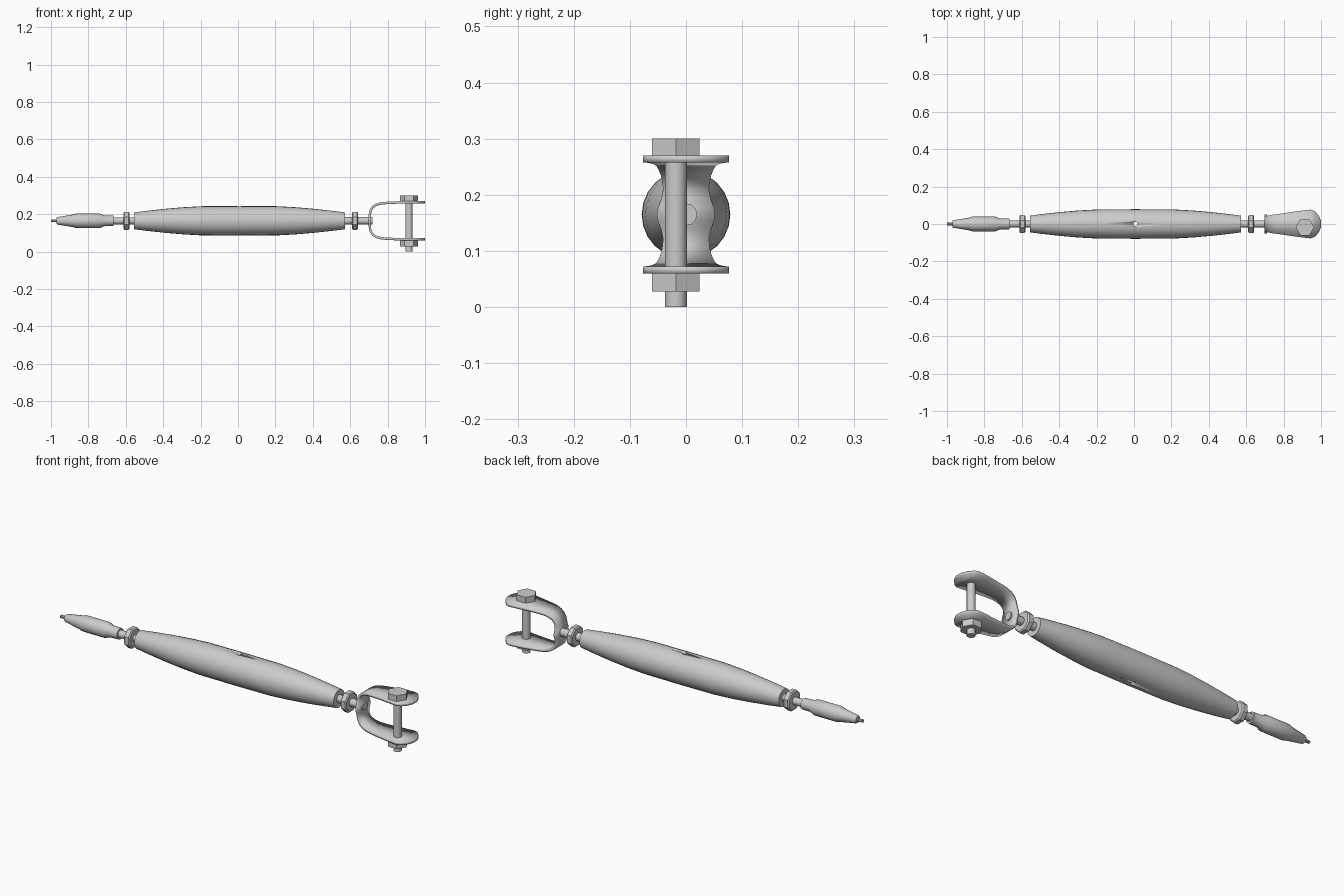
import bpy, bmesh
from math import sin, cos, pi, radians

if "Cube" in bpy.data.objects:
    bpy.data.objects.remove(bpy.data.objects["Cube"])

AXIS_Z = 0.165
BOLT_X, BOLT_Y = 0.914, -0.018


def finish(name, bm, angle=35):
    bmesh.ops.recalc_face_normals(bm, faces=bm.faces)
    me = bpy.data.meshes.new(name)
    bm.to_mesh(me)
    bm.free()
    ob = bpy.data.objects.new(name, me)
    bpy.context.collection.objects.link(ob)
    bpy.ops.object.select_all(action='DESELECT')
    bpy.context.view_layer.objects.active = ob
    ob.select_set(True)
    if angle:
        bpy.ops.object.shade_smooth_by_angle(angle=radians(angle))
    return ob


def lathe(name, profile, sides, axis='X', centre=(0, 0, AXIS_Z), turn=0.0, angle=35):
    """Closed solid of revolution from (distance along axis, radius) points."""
    bm = bmesh.new()
    rings = []
    for d, r in profile:
        ring = []
        for i in range(sides):
            a = 2 * pi * i / sides + turn
            u, v = r * cos(a), r * sin(a)
            p = (d, u, v) if axis == 'X' else (u, v, d)
            ring.append(bm.verts.new([c + q for c, q in zip(centre, p)]))
        rings.append(ring)
    for a, b in zip(rings, rings[1:]):
        for i in range(sides):
            j = (i + 1) % sides
            bm.faces.new((a[i], a[j], b[j], b[i]))
    bm.faces.new(rings[0])
    bm.faces.new(rings[-1])
    return finish(name, bm, angle)


# barrel body with a cross-drilled hole
half = [(0.2, 0.078), (0.3, 0.0725), (0.4, 0.064), (0.5, 0.053), (0.563, 0.045)]
prof = [(-x, r) for x, r in reversed(half)] + [(0, 0.079)] + half
body = lathe("barrel_body", [(x + 0.008, r) for x, r in prof], 24)
drill = lathe("hole_cutter", [(-0.2, 0.012), (0.2, 0.012)], 12, 'Z', (0.007, 0, AXIS_Z))
drill.hide_render = True
drill.hide_set(True)
cut = body.modifiers.new("hole", 'BOOLEAN')
cut.object = drill
cut.operation = 'DIFFERENCE'
cut.solver = 'EXACT'

# threaded rods and lock nuts
lathe("left_rod", [(-0.68, 0.019), (-0.5, 0.019)], 12)
lathe("right_rod", [(0.5, 0.02), (0.718, 0.02)], 12)
for name, x in (("left_lock_nut", -0.597), ("right_lock_nut", 0.626)):
    lathe(name, [(x - 0.016, 0.046), (x - 0.011, 0.052), (x + 0.011, 0.052),
                 (x + 0.016, 0.046)], 8, turn=pi / 8, angle=0)

# swaged cable terminal and cable stub
lathe("cable_terminal", [(-0.97, 0.017), (-0.965, 0.02), (-0.88, 0.034), (-0.865, 0.039),
                         (-0.74, 0.039), (-0.715, 0.029), (-0.665, 0.028)], 16)
lathe("cable_stub", [(-1.0, 0.008), (-0.96, 0.008)], 10)

# clevis: bent strap from (x, height off axis, half width) points, mirrored up and down
arm = [(0.705, 0.012, 0.050), (0.705, 0.028, 0.044), (0.706, 0.044, 0.041),
       (0.711, 0.060, 0.042), (0.722, 0.075, 0.045), (0.740, 0.086, 0.049),
       (0.765, 0.093, 0.053), (0.80, 0.096, 0.058), (0.85, 0.098, 0.065),
       (0.90, 0.099, 0.072), (0.945, 0.099, 0.077), (0.968, 0.099, 0.068),
       (0.988, 0.099, 0.045), (1.0, 0.099, 0.018)]
path = [(x, -z, w) for x, z, w in reversed(arm)] + [(0.705, 0, 0.052)] + arm
bm = bmesh.new()
pairs = [(bm.verts.new((x, -w, AXIS_Z + z)), bm.verts.new((x, w, AXIS_Z + z)))
         for x, z, w in path]
for (a, b), (c, d) in zip(pairs, pairs[1:]):
    bm.faces.new((a, b, d, c))
strap = finish("clevis_strap", bm, 40)
thick = strap.modifiers.new("thickness", 'SOLIDIFY')
thick.thickness = 0.013
thick.offset = 0

# clevis bolt: shank, hex head and hex nut
bolt = (BOLT_X, BOLT_Y, 0)
lathe("clevis_bolt_shank", [(0, 0.0195), (0.28, 0.0195)], 16, 'Z', bolt)
lathe("clevis_bolt_head", [(0.269, 0.049), (0.3, 0.049)], 6, 'Z', bolt, angle=0)
lathe("clevis_bolt_nut", [(0.028, 0.049), (0.06, 0.049)], 6, 'Z', bolt, angle=0)
